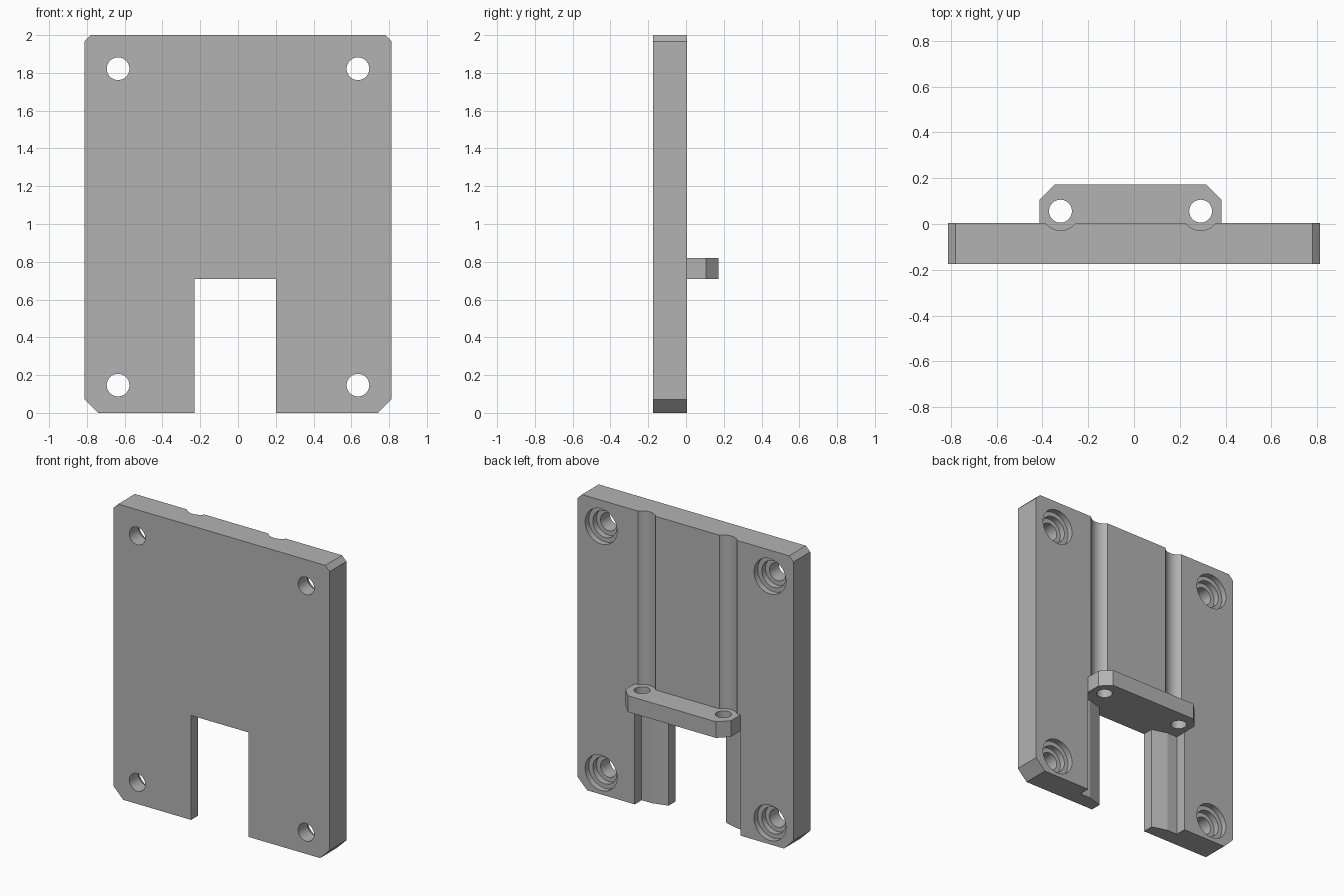
import bpy, math
from mathutils import Matrix

cube = bpy.data.objects.get("Cube")
if cube:
    bpy.data.objects.remove(cube, do_unlink=True)

MID = -0.015            # centre of slot, rods and clamp
BACK, FRONT = 0.005, -0.175
SLOT_TOP, CLAMP_TOP = 0.71, 0.82

grey = bpy.data.materials.new("plain_grey")
grey.use_nodes = True
colour = (0.45, 0.45, 0.45, 1)
grey.diffuse_color = colour
grey.node_tree.nodes["Principled BSDF"].inputs["Base Color"].default_value = colour


def prism(name, outline, axis, low, high):
    """Extrude an outline along z (points are x, y) or y (points are x, z)."""
    n = len(outline)
    place = (lambda p, t: (p[0], p[1], t)) if axis == "z" else (lambda p, t: (p[0], t, p[1]))
    verts = [place(p, t) for t in (low, high) for p in outline]
    faces = [tuple(range(n))[::-1], tuple(range(n, 2 * n))]
    faces += [(i, (i + 1) % n, n + (i + 1) % n, n + i) for i in range(n)]
    mesh = bpy.data.meshes.new(name)
    mesh.from_pydata(verts, [], faces)
    mesh.materials.append(grey)
    ob = bpy.data.objects.new(name, mesh)
    bpy.context.collection.objects.link(ob)
    # Make normals point outward
    bpy.context.view_layer.objects.active = ob
    bpy.ops.object.select_all(action="DESELECT")
    ob.select_set(True)
    bpy.ops.object.mode_set(mode="EDIT")
    bpy.ops.mesh.select_all(action="SELECT")
    bpy.ops.mesh.normals_make_consistent(inside=False)
    bpy.ops.object.mode_set(mode="OBJECT")
    return ob


def circle(cx, cy, r, n=48):
    return [(cx + r * math.cos(math.tau * i / n), cy + r * math.sin(math.tau * i / n))
            for i in range(n)]


def combine(target, tool, operation="DIFFERENCE"):
    tool.hide_render = True
    mod = target.modifiers.new("combine", "BOOLEAN")
    mod.operation, mod.solver, mod.object = operation, "EXACT", tool
    bpy.context.view_layer.objects.active = target
    bpy.ops.object.modifier_apply(modifier=mod.name)
    bpy.data.objects.remove(tool, do_unlink=True)


# Plate with small top chamfers and larger bottom chamfers
half, top_c, low_c = 0.812, 0.033, 0.072
right_side = [(half - low_c, 0), (half, low_c), (half, 2 - top_c), (half - top_c, 2)]
outline = right_side + [(-x, z) for x, z in reversed(right_side)]
plate = prism("mounting_plate", outline, "y", FRONT, BACK)

# Rod grooves down the back, ending on the clamp
for side in (-1, 1):
    x = MID + side * 0.306
    combine(plate, prism("groove_cutter", circle(x, 0.055, 0.083), "z", CLAMP_TOP, 2.1))

# Clamp bar across the back
bar_half, bar_back, bar_c = 0.397, 0.172, 0.066
side_pts = [(bar_half, BACK - 0.03), (bar_half, bar_back - bar_c), (bar_half - bar_c, bar_back)]
bar = [(MID + x, y) for x, y in side_pts] + [(MID - x, y) for x, y in reversed(side_pts)]
combine(plate, prism("rod_clamp", bar, "z", SLOT_TOP, CLAMP_TOP), "UNION")

# Slot between the legs with a shallow recess on each leg
half_cut = [(0.397, BACK + 0.3), (0.397, -0.07), (0.32, -0.07), (0.215, -0.1), (0.215, FRONT - 0.1)]
cut = [(MID + x, y) for x, y in half_cut] + [(MID - x, y) for x, y in reversed(half_cut)]
combine(plate, prism("slot_cutter", cut, "z", -0.1, SLOT_TOP))

# Rod holes through the clamp
for side in (-1, 1):
    x = MID + side * 0.306
    combine(plate, prism("rod_hole_cutter", circle(x, 0.056, 0.05), "z", 0.6, 0.9))

# Stepped screw holes in the corners
for x in (-0.635, 0.635):
    for z in (0.147, 1.822):
        for radius, floor in ((0.12, BACK - 0.04), (0.09, BACK - 0.08), (0.06, FRONT - 0.1)):
            combine(plate, prism("screw_cutter", circle(x, z, radius), "y", floor, BACK + 0.1))

bpy.ops.object.select_all(action="DESELECT")
plate.select_set(True)
bpy.context.view_layer.objects.active = plate
bpy.ops.object.shade_smooth_by_angle(angle=math.radians(12))
